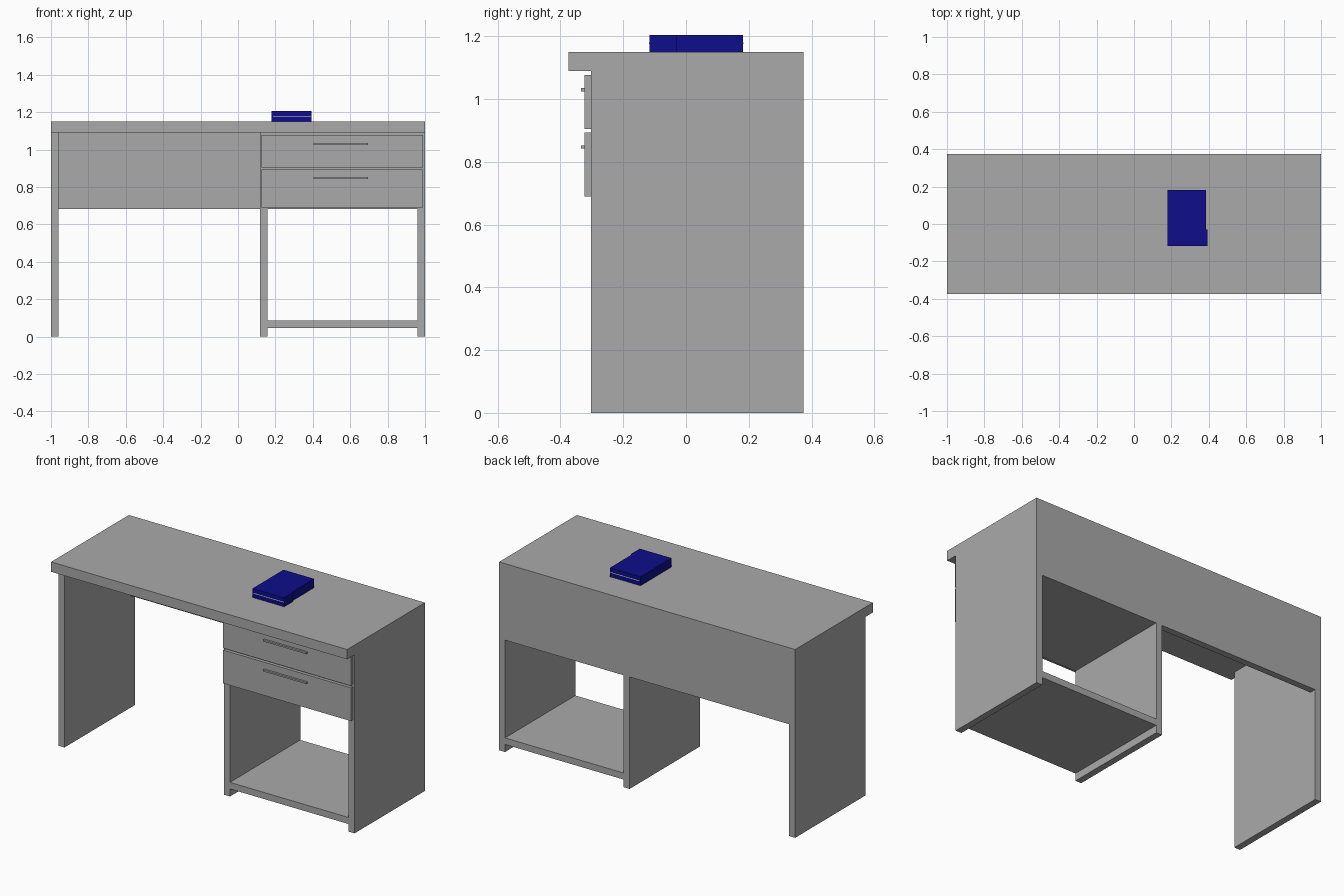
import bpy

cube = bpy.data.objects.get("Cube")
if cube:
    bpy.data.objects.remove(cube, do_unlink=True)


def make_material(name, rgb):
    mat = bpy.data.materials.new(name)
    mat.use_nodes = True
    color = (*rgb, 1.0)
    mat.diffuse_color = color
    mat.node_tree.nodes["Principled BSDF"].inputs["Base Color"].default_value = color
    return mat


GREY = make_material("desk grey", (0.40, 0.40, 0.40))
BLUE = make_material("book blue", (0.004, 0.004, 0.26))
PAPER = make_material("paper white", (0.8, 0.8, 0.8))


def box(name, x, y, z, mat):
    """Box spanning the given (min, max) ranges on each axis."""
    bpy.ops.mesh.primitive_cube_add(size=1, location=[sum(r) / 2 for r in (x, y, z)])
    obj = bpy.context.object
    obj.name = name
    obj.scale = [r[1] - r[0] for r in (x, y, z)]
    bpy.ops.object.transform_apply(location=False, rotation=False, scale=True)
    obj.data.materials.append(mat)
    return obj


FRONT, BACK = -0.303, 0.375      # depth of the carcass
UNDER, APRON = 1.09, 0.683       # underside of the top, bottom of the apron
DEPTH = (FRONT, BACK)

# Desk top, overhanging the front
box("desk_top", (-1, 1), (-0.375, BACK), (UNDER, 1.15), GREY)

# Upright panels
for name, x0 in (("right_panel", -1.0), ("middle_panel", 0.118), ("left_panel", 0.96)):
    box(name, (x0, x0 + 0.04), DEPTH, (0, UNDER), GREY)

# Back apron over the knee space, drawer cabinet and low shelf
box("back_apron", (-0.96, 0.118), (BACK - 0.04, BACK), (APRON, UNDER), GREY)
box("drawer_cabinet", (0.158, 0.96), DEPTH, (APRON, UNDER), GREY)
box("bottom_shelf", (0.158, 0.96), DEPTH, (0.046, 0.086), GREY)

# Drawer fronts with bar handles
for name, z, grip in (("upper", (0.905, 1.077), 1.03), ("lower", (0.69, 0.893), 0.847)):
    box(name + "_drawer_front", (0.126, 0.988), (FRONT - 0.02, FRONT), z, GREY)
    box(name + "_drawer_handle", (0.403, 0.695), (FRONT - 0.032, FRONT - 0.02),
        (grip - 0.005, grip + 0.005), GREY)

# Closed book, slightly wider toward the front
BOOK_Z = (1.15, 1.205)
box("book_back_part", (0.18, 0.386), (-0.03, 0.182), BOOK_Z, BLUE)
box("book_front_part", (0.18, 0.394), (-0.117, -0.03), BOOK_Z, BLUE)

# Thin paper lines showing at both ends of the book
for name, x1, y in (("front", 0.392, -0.117), ("back", 0.384, 0.182)):
    box("book_paper_" + name, (0.186, x1), (y - 0.001, y + 0.001), (1.176, 1.180), PAPER)
